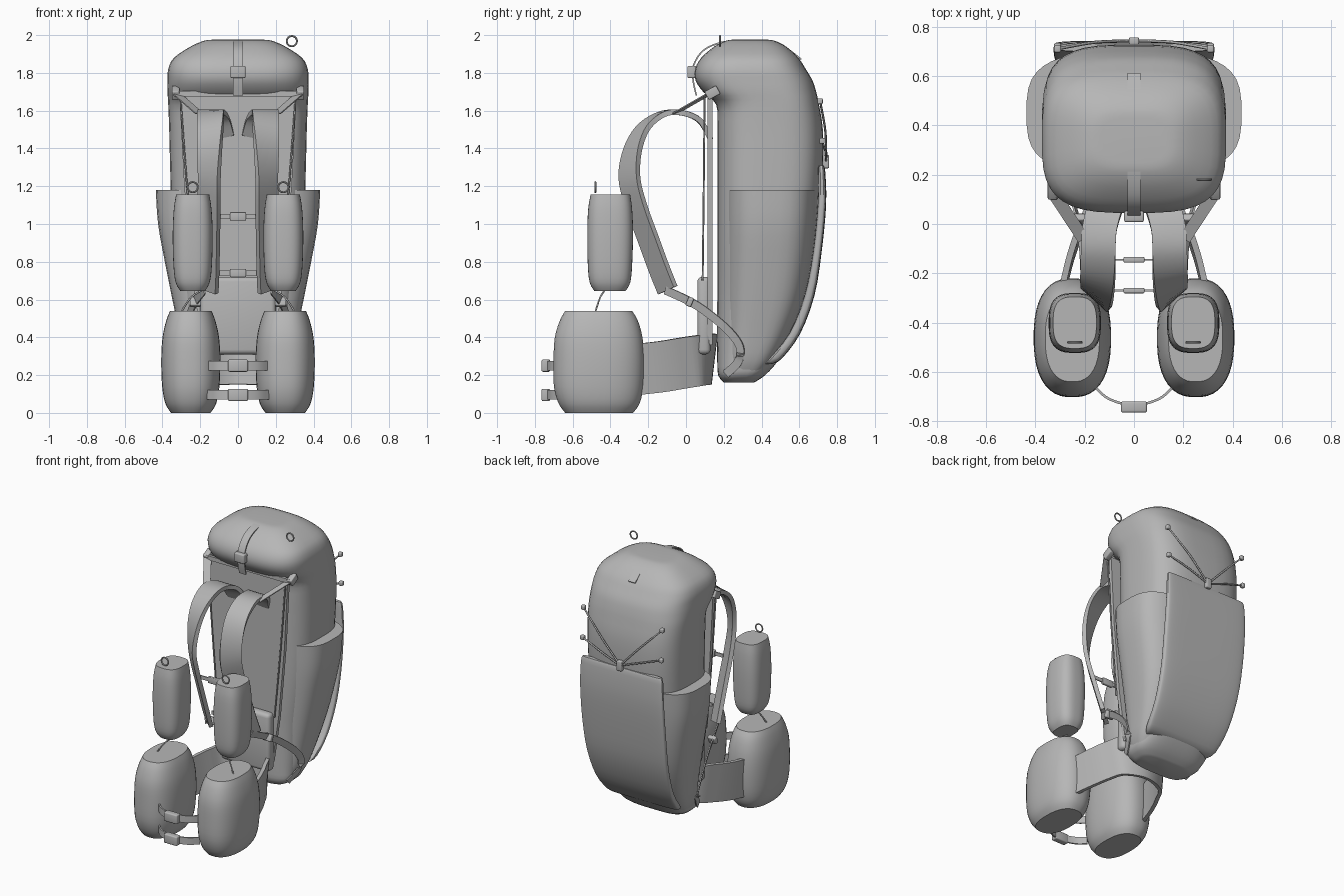
import bpy, bmesh, math
from mathutils import Vector

cube = bpy.data.objects.get("Cube")
if cube:
    bpy.data.objects.remove(cube, do_unlink=True)

grey = bpy.data.materials.new("fabric_grey")
grey.use_nodes = True
grey.diffuse_color = (0.47, 0.47, 0.47, 1)
for node in grey.node_tree.nodes:
    if node.type == 'BSDF_PRINCIPLED':
        node.inputs["Base Color"].default_value = (0.47, 0.47, 0.47, 1)


def finish(name, bm, smooth_faces=True):
    bmesh.ops.recalc_face_normals(bm, faces=bm.faces)
    mesh = bpy.data.meshes.new(name)
    bm.to_mesh(mesh)
    bm.free()
    mesh.materials.append(grey)
    obj = bpy.data.objects.new(name, mesh)
    bpy.context.collection.objects.link(obj)
    if smooth_faces:
        bpy.ops.object.select_all(action='DESELECT')
        obj.select_set(True)
        bpy.context.view_layer.objects.active = obj
        bpy.ops.object.shade_smooth_by_angle(angle=math.radians(35))
    return obj


def smooth(rows, steps=4):
    """Catmull-Rom interpolation of tuples of any length."""
    out = []
    for i in range(len(rows) - 1):
        a, b = rows[max(i - 1, 0)], rows[i]
        c, d = rows[i + 1], rows[min(i + 2, len(rows) - 1)]
        for k in range(steps):
            t = k / steps
            out.append(tuple(
                q + 0.5 * t * (r - p + t * (2 * p - 5 * q + 4 * r - s + t * (3 * (q - r) + s - p)))
                for p, q, r, s in zip(a, b, c, d)))
    return out + [tuple(rows[-1])]


def skin(name, rings, smooth_faces=True):
    bm = bmesh.new()
    loops = [[bm.verts.new(p) for p in ring] for ring in rings]
    n = len(loops[0])
    for lo, hi in zip(loops, loops[1:]):
        for i in range(n):
            j = (i + 1) % n
            bm.faces.new((lo[i], lo[j], hi[j], hi[i]))
    bm.faces.new(loops[0])
    bm.faces.new(loops[-1])
    return finish(name, bm, smooth_faces)


def loft(name, rows, power, cx=0.0, n=40, steps=3):
    """Stack of rounded-rectangle rings; rows are (z, half width, front y, back y)."""
    def fold(v):
        return math.copysign(abs(v) ** (2 / power), v)
    rings = []
    for z, hx, y0, y1 in smooth(rows, steps):
        ring = []
        for i in range(n):
            a = math.tau * (i + 0.5) / n
            ring.append((cx + hx * fold(math.cos(a)),
                         (y0 + y1) / 2 + (y1 - y0) / 2 * fold(math.sin(a)), z))
        rings.append(ring)
    return skin(name, rings)


def ribbon(name, points, across, width, thick, steps=5):
    """Flat strap along a path; across is one direction or one per point."""
    if not isinstance(across, list):
        across = [across] * len(points)
    rows = smooth([tuple(p) + tuple(a) for p, a in zip(points, across)], steps)
    pos = [Vector(r[:3]) for r in rows]
    rings = []
    for i, r in enumerate(rows):
        tangent = (pos[min(i + 1, len(pos) - 1)] - pos[max(i - 1, 0)]).normalized()
        w = Vector(r[3:])
        w = (w - tangent * w.dot(tangent)).normalized()
        nrm = tangent.cross(w) * thick / 2
        w = w * width / 2
        rings.append([pos[i] + w + nrm, pos[i] - w + nrm, pos[i] - w - nrm, pos[i] + w - nrm])
    return skin(name, rings)


def box(name, centre, size, bevel=0.0, tilt=0.0):
    bm = bmesh.new()
    bmesh.ops.create_cube(bm, size=1)
    bmesh.ops.scale(bm, vec=size, verts=bm.verts)
    if bevel:
        bmesh.ops.bevel(bm, geom=bm.edges[:], offset=bevel, segments=3, profile=0.5, affect='EDGES')
    obj = finish(name, bm, bevel > 0)
    obj.location = centre
    obj.rotation_euler.x = tilt
    return obj


def cord(name, points, radius):
    curve = bpy.data.curves.new(name, 'CURVE')
    curve.dimensions = '3D'
    curve.bevel_depth = radius
    curve.bevel_resolution = 1
    curve.use_fill_caps = True
    pts = smooth(points)
    spline = curve.splines.new('POLY')
    spline.points.add(len(pts) - 1)
    for sp, p in zip(spline.points, pts):
        sp.co = (*p, 1)
    curve.materials.append(grey)
    obj = bpy.data.objects.new(name, curve)
    bpy.context.collection.objects.link(obj)
    return obj


def pull_ring(name, centre):
    bpy.ops.mesh.primitive_torus_add(location=centre, rotation=(math.pi / 2, 0, 0), major_radius=0.027,
                                     minor_radius=0.005, major_segments=24, minor_segments=8)
    obj = bpy.context.object
    obj.name = name
    obj.data.materials.append(grey)
    bpy.ops.object.shade_smooth_by_angle()


X, Z = (1, 0, 0), (0, 0, 1)

# Main bag with overhanging lid
loft("main_bag", [
    (0.16, 0.19, 0.20, 0.36), (0.20, 0.25, 0.17, 0.42), (0.28, 0.265, 0.165, 0.49),
    (0.42, 0.28, 0.165, 0.57), (0.60, 0.30, 0.165, 0.64), (0.80, 0.33, 0.165, 0.68),
    (1.00, 0.35, 0.165, 0.70), (1.30, 0.36, 0.165, 0.725), (1.50, 0.365, 0.165, 0.725),
    (1.63, 0.37, 0.16, 0.705), (1.70, 0.374, 0.09, 0.69), (1.76, 0.374, 0.05, 0.67),
    (1.82, 0.37, 0.048, 0.635), (1.88, 0.34, 0.08, 0.595), (1.94, 0.25, 0.15, 0.53),
    (1.97, 0.18, 0.21, 0.47), (1.976, 0.13, 0.25, 0.43)], 3.3)

# Side pockets wrap round the lower bag
loft("side_pockets", [
    (0.21, 0.25, 0.22, 0.42), (0.28, 0.28, 0.20, 0.48), (0.42, 0.31, 0.20, 0.56),
    (0.60, 0.348, 0.20, 0.63), (0.80, 0.388, 0.20, 0.67), (1.00, 0.424, 0.20, 0.69),
    (1.18, 0.436, 0.20, 0.70)], 3.2)

# Stretch pocket on the back, a thin padded panel
loft("back_pocket", [
    (0.26, 0.25, 0.41, 0.46), (0.29, 0.28, 0.44, 0.51), (0.42, 0.30, 0.545, 0.605),
    (0.62, 0.315, 0.625, 0.68), (0.85, 0.325, 0.67, 0.718), (1.10, 0.325, 0.695, 0.742),
    (1.27, 0.32, 0.698, 0.738), (1.31, 0.31, 0.70, 0.73)], 5)

# Cord web above the back pocket
hub = (0, 0.742, 1.33)
box("cord_hub", hub, (0.04, 0.03, 0.07), 0.006)
for s in (-1, 1):
    for y, z in ((0.71, 1.65), (0.72, 1.44)):
        knob = (s * 0.31, y, z)
        cord("web_cord", [hub, (s * 0.15, 0.738, (z + 1.33) / 2), knob], 0.006)
        box("cord_knob", knob, (0.028, 0.028, 0.03), 0.006)

# Floating back panel, lumbar pad and hip belt
skin("back_panel", [[(-w, 0.115, z), (w, 0.115, z), (w, 0.14, z), (-w, 0.14, z)]
                    for z, w in ((0.36, 0.19), (0.70, 0.24), (1.20, 0.285), (1.68, 0.31))])
box("lumbar_pad", (0, 0.095, 0.515), (0.40, 0.07, 0.41), 0.025)
side = [(0.288, -0.26, 0.23), (0.255, -0.13, 0.245), (0.21, -0.01, 0.265), (0.15, 0.09, 0.28)]
ribbon("hip_belt", side + [(0, 0.14, 0.285)] + [(-x, y, z) for x, y, z in reversed(side)],
       (0, 0.12, 1), 0.27, 0.025)

# Lid strap, buckle and lid edge bar
ribbon("lid_strap", [
    (0, 0.055, 1.68), (0, 0.038, 1.76), (0, 0.04, 1.84), (0, 0.10, 1.925), (0, 0.22, 1.968),
    (0, 0.35, 1.968), (0, 0.48, 1.962), (0, 0.61, 1.872)], X, 0.054, 0.008)
box("lid_buckle", (0, 0.03, 1.805), (0.08, 0.045, 0.065), 0.008)
box("lid_edge_bar", (0, 0.115, 1.69), (0.66, 0.02, 0.03))
pull_ring("lid_ring", (0.285, 0.18, 1.968))

# Chest straps between the shoulder straps
for y, z in ((-0.27, 1.04), (-0.145, 0.74)):
    box("chest_strap", (0, y, z), (0.21, 0.008, 0.025))
    box("chest_buckle", (0, y, z), (0.085, 0.022, 0.045), 0.005)

# Belt buckles joining the pouches
for z in (0.25, 0.095):
    ribbon("belt_strap", [(-0.16, -0.66, z), (-0.10, -0.71, z), (0, -0.735, z),
                          (0.10, -0.71, z), (0.16, -0.66, z)], Z, 0.05, 0.01)
    box("belt_buckle", (0, -0.742, z), (0.105, 0.045, 0.065), 0.008)

for s in (-1, 1):
    # Padded shoulder strap, turning outward on the way down
    path = [(0.09, 0.125, 1.46), (0.115, 0.07, 1.55), (0.14, -0.02, 1.588), (0.145, -0.12, 1.583),
            (0.147, -0.22, 1.515), (0.15, -0.28, 1.40), (0.152, -0.30, 1.25), (0.154, -0.265, 1.10),
            (0.157, -0.20, 0.92), (0.16, -0.145, 0.77), (0.165, -0.097, 0.65)]
    turn = [min(0.75, 0.19 * max(i - 2, 0)) for i in range(len(path))]
    ribbon("shoulder_strap", [(s * x, y, z) for x, y, z in path],
           [(math.cos(t), s * math.sin(t), 0) for t in turn], 0.14, 0.028)

    # Load lifter and its clip
    ribbon("load_lifter", [(s * 0.32, 0.115, 1.685), (s * 0.205, -0.06, 1.585)], (0.84, -s * 0.54, 0), 0.05, 0.006)
    box("lifter_clip", (s * 0.33, 0.14, 1.695), (0.04, 0.07, 0.05), 0.006, 0.5)

    # Tension cord beside the panel
    cord("panel_cord", [(s * 0.305, 0.098, 1.67), (s * 0.27, 0.094, 1.2), (s * 0.225, 0.088, 0.70)], 0.005)

    # Lower webbing and adjuster
    ribbon("lower_webbing", [
        (s * 0.18, -0.11, 0.65), (s * 0.22, 0.0, 0.60), (s * 0.25, 0.10, 0.54), (s * 0.285, 0.22, 0.44),
        (s * 0.298, 0.285, 0.35), (s * 0.28, 0.275, 0.27), (s * 0.245, 0.21, 0.205)],
        (0.3 * s, 0.2, 1), 0.045, 0.008)
    box("webbing_adjuster", (s * 0.225, 0.02, 0.588), (0.06, 0.03, 0.05), 0.006, -0.4)

    # Hip pouch
    loft("hip_pouch", [
        (0.0, 0.105, -0.64, -0.28), (0.05, 0.135, -0.675, -0.245), (0.14, 0.152, -0.70, -0.225),
        (0.28, 0.157, -0.702, -0.22), (0.40, 0.15, -0.695, -0.23), (0.49, 0.13, -0.668, -0.255),
        (0.54, 0.11, -0.64, -0.285)], 2.45, s * 0.25)

    # Hanging strap pouch with pull ring and tether
    loft("strap_pouch", [
        (0.645, 0.065, -0.485, -0.32), (0.69, 0.09, -0.51, -0.295), (0.78, 0.102, -0.52, -0.285),
        (0.95, 0.106, -0.523, -0.28), (1.08, 0.10, -0.518, -0.285), (1.155, 0.088, -0.505, -0.295)],
        2.9, s * 0.24)
    pull_ring("pouch_ring", (s * 0.24, -0.48, 1.195))
    cord("pouch_tether", [(s * 0.19, -0.43, 0.65), (s * 0.25, -0.455, 0.61), (s * 0.30, -0.48, 0.535)], 0.005)
